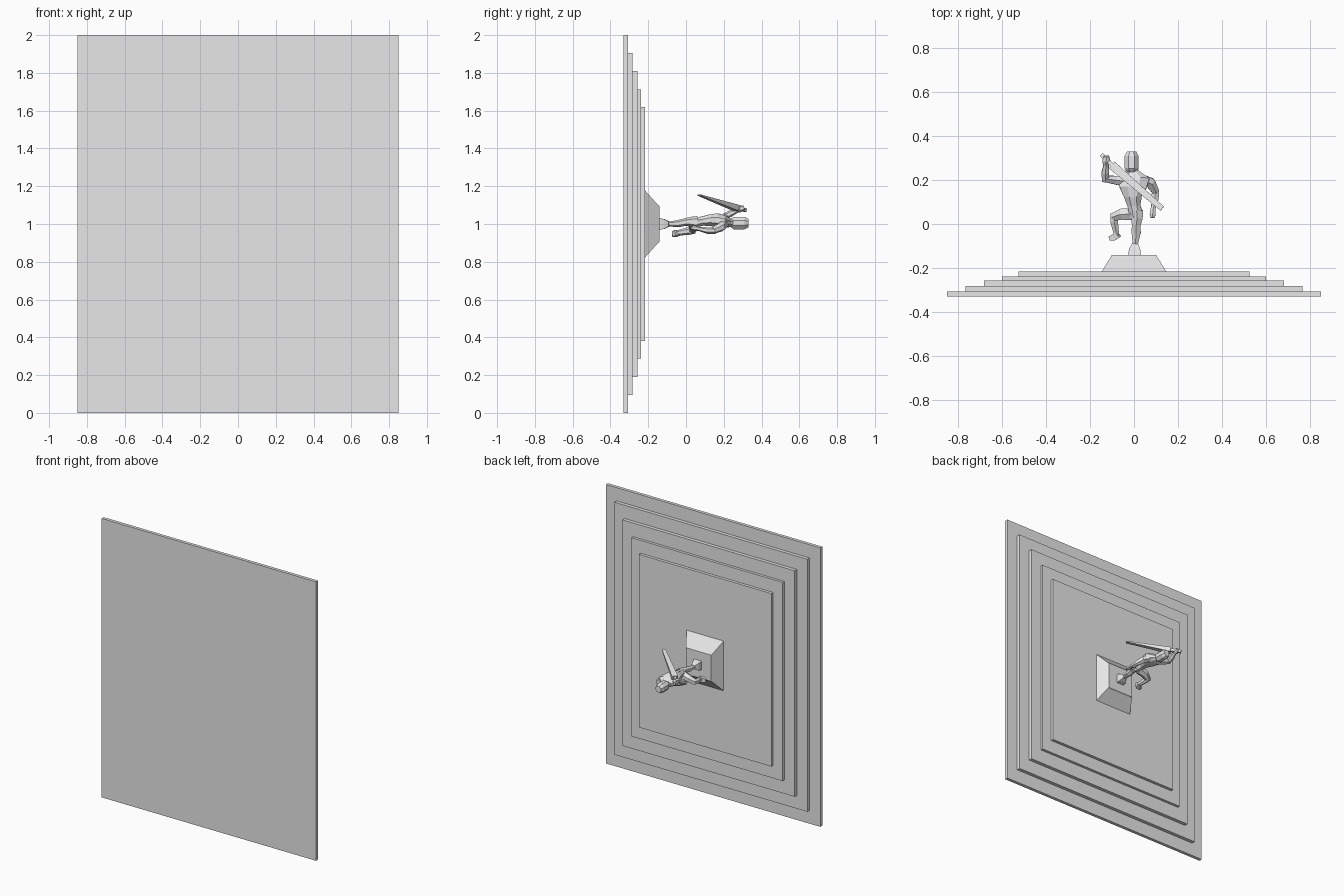
import bpy, bmesh, math
from mathutils import Vector

stone = bpy.data.materials.new("pale stone")
stone.diffuse_color = (0.8, 0.8, 0.8, 1)


def finish(name, bm):
    bmesh.ops.recalc_face_normals(bm, faces=bm.faces)
    me = bpy.data.meshes.new(name)
    bm.to_mesh(me)
    bm.free()
    me.materials.append(stone)
    ob = bpy.data.objects.new(name, me)
    bpy.context.collection.objects.link(ob)
    return ob


def skin(name, rings):
    """Bridge a list of vertex rings and cap both ends."""
    bm = bmesh.new()
    vs = [[bm.verts.new(p) for p in r] for r in rings]
    n = len(vs[0])
    for a, b in zip(vs, vs[1:]):
        for i in range(n):
            j = (i + 1) % n
            bm.faces.new((a[i], a[j], b[j], b[i]))
    bm.faces.new(vs[0])
    bm.faces.new(vs[-1])
    return finish(name, bm)


def block(name, levels):
    """Rectangular stack along y: (y, half x, half z)."""
    return skin(name, [[(sx * hx, y, 1 + sz * hz) for sx, sz in
                        ((-1, -1), (1, -1), (1, 1), (-1, 1))] for y, hx, hz in levels])


def limb(name, pts, sides=6):
    """Faceted tube through (x, y, z, half width, half depth); depth lies near z."""
    cs = [Vector(p[:3]) for p in pts]
    rings = []
    for i, p in enumerate(pts):
        t = (cs[min(i + 1, len(cs) - 1)] - cs[max(i - 1, 0)]).normalized()
        u = t.cross(Vector((0, 0, 1))).normalized()
        v = u.cross(t)
        k = 1 / math.cos(math.pi / sides) if sides == 4 else 1
        rings.append([cs[i] + u * p[3] * k * math.cos(a) + v * p[4] * k * math.sin(a)
                      for a in (2 * math.pi * (j + 0.5) / sides for j in range(sides))])
    return skin(name, rings)


# stepped base, its steps rising along +y
ys = [-0.33, -0.307, -0.282, -0.257, -0.238, -0.217]
sizes = [(0.85, 1.0), (0.765, 0.905), (0.682, 0.81), (0.6, 0.712), (0.525, 0.62)]
for i, (hx, hz) in enumerate(sizes):
    block(f"base_step_{i + 1}", [(ys[i], hx, hz), (ys[i + 1], hx, hz)])

# pedestal
block("pedestal", [(-0.217, 0.147, 0.178), (-0.148, 0.105, 0.1), (-0.14, 0.1, 0.095)])

# standing leg and foot
limb("standing_leg", [(0.012, 0.06, 1.01, 0.034, 0.032), (0.014, 0.025, 1.012, 0.029, 0.026),
                      (0.01, -0.005, 1.01, 0.023, 0.02), (0.01, -0.04, 1.002, 0.024, 0.019),
                      (0.006, -0.09, 1.0, 0.014, 0.013)])
limb("standing_foot", [(0.006, -0.09, 1.0, 0.014, 0.013), (0.003, -0.112, 1.0, 0.025, 0.025),
                       (0.003, -0.142, 1.0, 0.03, 0.032)], 4)

# raised leg and foot
limb("raised_thigh", [(-0.005, 0.045, 1.0, 0.032, 0.03), (-0.055, 0.045, 0.985, 0.029, 0.026),
                      (-0.095, 0.032, 0.966, 0.02, 0.02)])
limb("raised_shin", [(-0.093, 0.048, 0.967, 0.017, 0.018), (-0.09, 0.01, 0.962, 0.02, 0.02),
                     (-0.079, -0.05, 0.952, 0.013, 0.014)])
limb("raised_foot", [(-0.072, -0.046, 0.954, 0.016, 0.016), (-0.09, -0.06, 0.947, 0.014, 0.015),
                     (-0.113, -0.065, 0.945, 0.009, 0.01)], 4)

# torso and neck
limb("torso", [(0.01, 0.035, 1.005, 0.034, 0.03), (0.0, 0.085, 1.015, 0.032, 0.026),
               (-0.005, 0.125, 1.02, 0.044, 0.033), (-0.005, 0.165, 1.02, 0.066, 0.04),
               (0.0, 0.205, 1.012, 0.076, 0.034), (-0.006, 0.232, 1.005, 0.035, 0.024),
               (-0.01, 0.255, 1.005, 0.022, 0.02)], 8)

# head with bevelled crown and jaw
limb("head", [(-0.011, 0.237, 1.005, 0.024, 0.024), (-0.011, 0.252, 1.005, 0.034, 0.036),
              (-0.011, 0.31, 1.005, 0.034, 0.036), (-0.011, 0.33, 1.005, 0.022, 0.024)], 8)

# raised sword arm
limb("sword_upper_arm", [(-0.05, 0.195, 1.015, 0.026, 0.025), (-0.09, 0.2, 1.025, 0.022, 0.022),
                         (-0.13, 0.205, 1.04, 0.017, 0.018)])
limb("sword_forearm", [(-0.13, 0.195, 1.035, 0.018, 0.016), (-0.13, 0.235, 1.055, 0.02, 0.018),
                       (-0.126, 0.275, 1.075, 0.012, 0.012)])
limb("sword_hand", [(-0.127, 0.268, 1.072, 0.015, 0.014), (-0.126, 0.288, 1.08, 0.021, 0.018),
                    (-0.126, 0.308, 1.087, 0.014, 0.013)])

# lowered arm
limb("lowered_upper_arm", [(0.04, 0.2, 1.0, 0.028, 0.025), (0.075, 0.187, 0.985, 0.027, 0.025),
                           (0.1, 0.145, 0.965, 0.018, 0.018)])
limb("lowered_forearm", [(0.097, 0.155, 0.965, 0.018, 0.017), (0.096, 0.115, 0.965, 0.019, 0.017),
                         (0.087, 0.065, 0.975, 0.011, 0.011)])
limb("lowered_hand", [(0.087, 0.07, 0.975, 0.013, 0.012), (0.085, 0.045, 0.978, 0.016, 0.014),
                      (0.084, 0.028, 0.98, 0.011, 0.01)])

# sword crossing in front of the chest
limb("sword_grip", [(-0.148, 0.315, 1.073, 0.009, 0.009), (-0.09, 0.258, 1.09, 0.009, 0.009)], 4)
limb("sword_blade", [(-0.098, 0.266, 1.085, 0.02, 0.016), (0.128, 0.07, 1.153, 0.012, 0.003)], 4)
